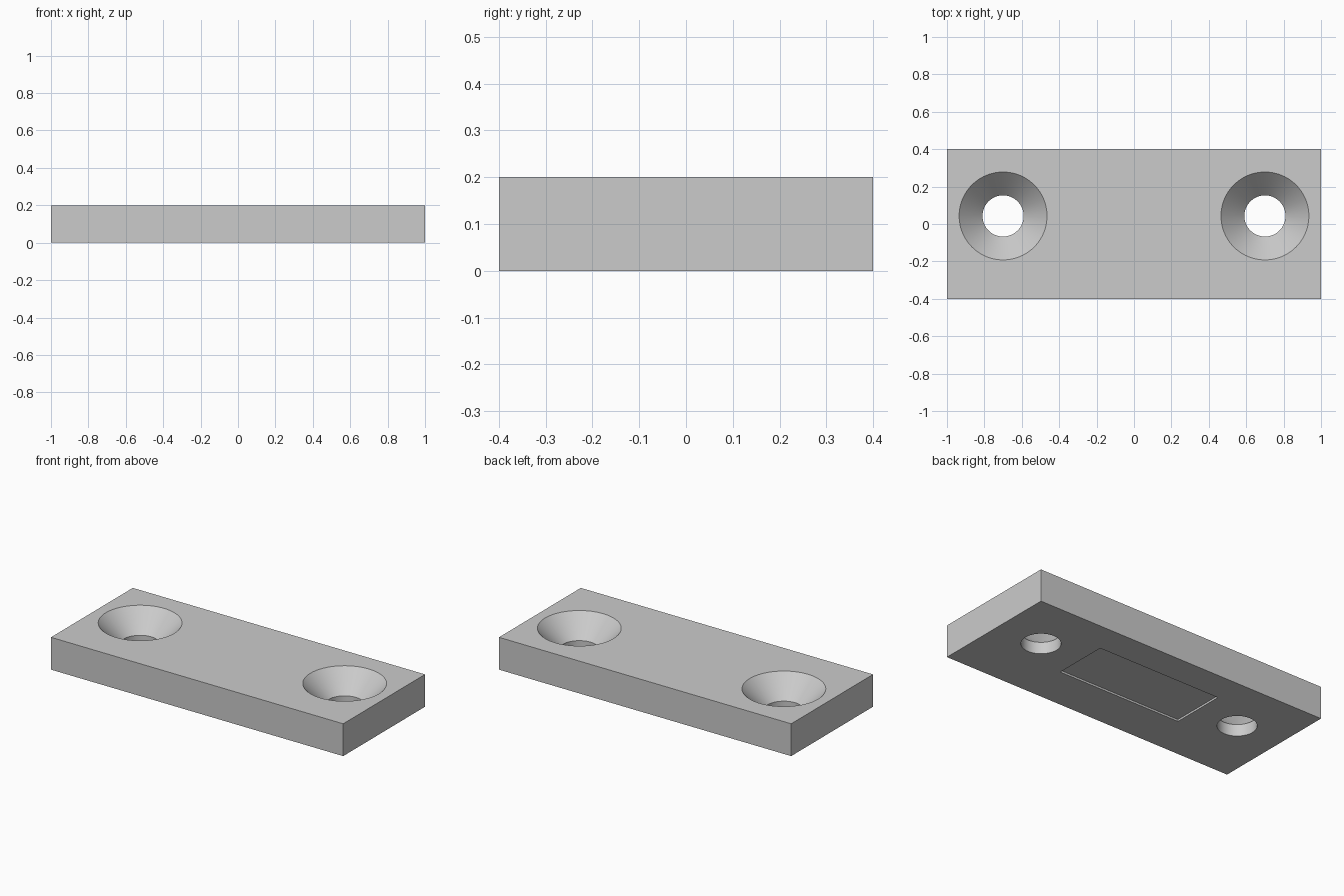
import bpy, bmesh, math
from mathutils import Matrix, Vector

cube = bpy.data.objects.get("Cube")
if cube:
    bpy.data.objects.remove(cube, do_unlink=True)

LENGTH, WIDTH, THICK = 2.0, 0.8, 0.2
HOLE_X, HOLE_Y = 0.7, 0.043
BORE_R, SINK_R, BORE_H = 0.11, 0.235, 0.072
POCKET = (0.84, 0.34, 0.012)
MARGIN = 0.05

grey = bpy.data.materials.new("plain grey")
grey.use_nodes = True
colour = (0.6, 0.6, 0.6, 1)
grey.diffuse_color = colour
grey.node_tree.nodes["Principled BSDF"].inputs["Base Color"].default_value = colour


def add_object(name, bm):
    bmesh.ops.recalc_face_normals(bm, faces=bm.faces)
    mesh = bpy.data.meshes.new(name)
    bm.to_mesh(mesh)
    bm.free()
    mesh.materials.append(grey)
    obj = bpy.data.objects.new(name, mesh)
    bpy.context.collection.objects.link(obj)
    return obj


def box(name, size, centre):
    bm = bmesh.new()
    bmesh.ops.create_cube(bm, size=1, matrix=Matrix.Translation(centre) @ Matrix.Diagonal((*size, 1)))
    return add_object(name, bm)


def lathe(name, profile, centre, sides=96):
    """Closed solid made of stacked rings, one per (radius, height)."""
    bm = bmesh.new()
    rings = []
    for r, z in profile:
        angles = [math.tau * i / sides for i in range(sides)]
        rings.append([bm.verts.new(Vector((r * math.cos(a), r * math.sin(a), z)) + Vector(centre))
                      for a in angles])
    for low, high in zip(rings, rings[1:]):
        for i in range(sides):
            j = (i + 1) % sides
            bm.faces.new((low[i], low[j], high[j], high[i]))
    bm.faces.new(rings[0])
    bm.faces.new(rings[-1])
    return add_object(name, bm)


# Mounting plate
plate = box("mounting_plate", (LENGTH, WIDTH, THICK), (0, 0, THICK / 2))

# Countersunk screw holes, one at each end
slope = (SINK_R - BORE_R) / (THICK - BORE_H)
hole_profile = [(BORE_R, -MARGIN), (BORE_R, BORE_H), (SINK_R + slope * MARGIN, THICK + MARGIN)]
cutters = [lathe("screw_hole_cutter", hole_profile, (side * HOLE_X, HOLE_Y, 0)) for side in (-1, 1)]

# Shallow rectangular pocket in the underside
px, py, depth = POCKET
cutters.append(box("pocket_cutter", (px, py, depth + MARGIN), (0, HOLE_Y, (depth - MARGIN) / 2)))

# Cut the plate
bpy.ops.object.select_all(action='DESELECT')
plate.select_set(True)
bpy.context.view_layer.objects.active = plate
for cutter in cutters:
    cutter.hide_render = True
    cut = plate.modifiers.new("cut", 'BOOLEAN')
    cut.operation = 'DIFFERENCE'
    cut.solver = 'EXACT'
    cut.object = cutter
    bpy.ops.object.modifier_apply(modifier=cut.name)
    bpy.data.objects.remove(cutter, do_unlink=True)

bpy.ops.object.shade_smooth_by_angle(angle=math.radians(30))
